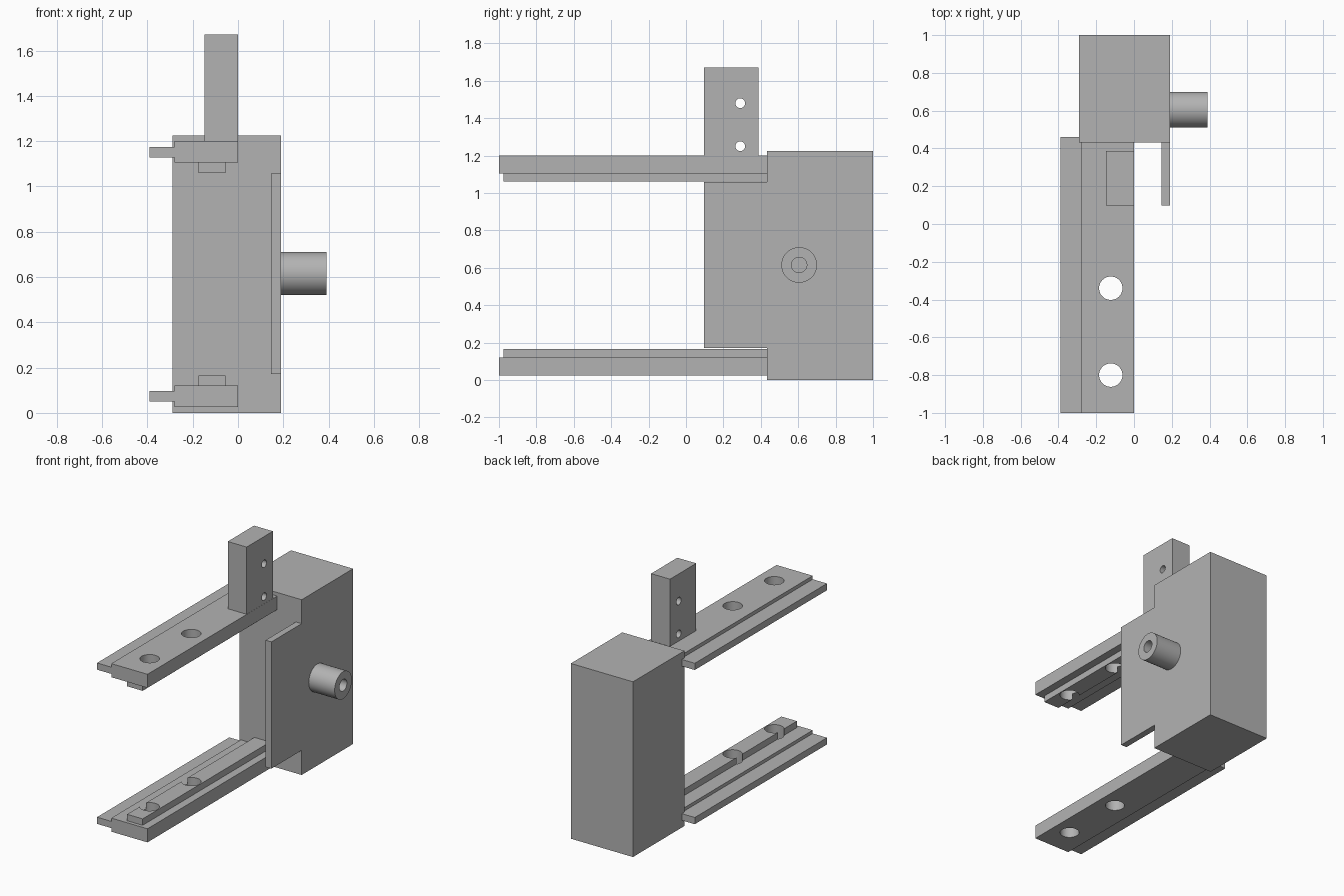
import bpy
import bmesh
from math import pi
from mathutils import Matrix, Vector

if "Cube" in bpy.data.objects:
    bpy.data.objects.remove(bpy.data.objects["Cube"])

MID_Z = 0.6125  # the two rails mirror about this height

grey = bpy.data.materials.new("plain grey")
grey.use_nodes = True
grey.diffuse_color = (0.45, 0.45, 0.45, 1)
grey.node_tree.nodes["Principled BSDF"].inputs["Base Color"].default_value = (0.45, 0.45, 0.45, 1)


def make_object(name, bm):
    bmesh.ops.recalc_face_normals(bm, faces=bm.faces)
    mesh = bpy.data.meshes.new(name)
    bm.to_mesh(mesh)
    bm.free()
    mesh.materials.append(grey)
    obj = bpy.data.objects.new(name, mesh)
    bpy.context.collection.objects.link(obj)
    return obj


def box(name, low, high):
    low, high = Vector(low), Vector(high)
    bm = bmesh.new()
    bmesh.ops.create_cube(bm, size=1, matrix=Matrix.Translation((low + high) / 2)
                          @ Matrix.Diagonal((*(high - low), 1)))
    return make_object(name, bm)


def cylinder(name, centre, radius, depth, axis="Z"):
    turn = Matrix.Rotation(pi / 2, 4, "Y") if axis == "X" else Matrix()
    bm = bmesh.new()
    bmesh.ops.create_cone(bm, cap_ends=True, segments=48, radius1=radius, radius2=radius,
                          depth=depth, matrix=Matrix.Translation(centre) @ turn)
    return make_object(name, bm)


def combine(obj, other, operation="DIFFERENCE"):
    """Apply a boolean and discard the second object."""
    mod = obj.modifiers.new(operation.title(), "BOOLEAN")
    mod.operation, mod.solver, mod.object = operation, "EXACT", other
    activate(obj)
    bpy.ops.object.modifier_apply(modifier=mod.name)
    bpy.data.objects.remove(other)


def activate(obj):
    bpy.ops.object.select_all(action="DESELECT")
    obj.select_set(True)
    bpy.context.view_layer.objects.active = obj


def smooth(obj):
    activate(obj)
    bpy.ops.object.shade_smooth_by_angle(angle=pi / 6)


def rail(name, flip):
    """Stepped rail with a narrow rib on its inner face and two through holes."""
    def height(z):
        return 2 * MID_Z - z if flip else z

    # Main bar and side flange as one extruded profile
    profile = [(0, 0.025), (0, 0.12), (-0.28, 0.12), (-0.28, 0.097),
               (-0.39, 0.097), (-0.39, 0.05), (-0.28, 0.05), (-0.28, 0.025)]
    bm = bmesh.new()
    end = bm.faces.new([bm.verts.new((x, -1, height(z))) for x, z in profile])
    extruded = bmesh.ops.extrude_face_region(bm, geom=[end], use_keep_orig=True)
    bmesh.ops.translate(bm, vec=(0, 1.46, 0),
                        verts=[v for v in extruded["geom"] if isinstance(v, bmesh.types.BMVert)])
    bar = make_object(name, bm)

    z_low, z_high = sorted((height(0.1), height(0.165)))
    rib = box("rib", (-0.175, -0.975, z_low), (-0.055, 0.45, z_high))
    combine(bar, rib, "UNION")
    for y in (-0.8, -0.34):
        combine(bar, cylinder("cutter", (-0.123, y, height(0.1)), 0.062, 0.4))
    smooth(bar)


# Housing block with its thin forward side plate
housing = box("housing", (-0.29, 0.432, 0), (0.19, 1, 1.225))
combine(housing, box("side_plate", (0.145, 0.097, 0.172), (0.19, 0.5, 1.058)), "UNION")

# Hollow shaft on the left side
shaft = cylinder("shaft", (0.285, 0.605, 0.615), 0.095, 0.21, "X")
combine(shaft, cylinder("cutter", (0.3, 0.605, 0.615), 0.041, 0.22, "X"))
smooth(shaft)

# Upper and lower rails
rail("lower_rail", False)
rail("upper_rail", True)

# Upright post on the upper rail with two cross holes
post = box("post", (-0.147, 0.097, 1.19), (-0.001, 0.387, 1.67))
for z in (1.25, 1.48):
    combine(post, cylinder("cutter", (-0.07, 0.29, z), 0.026, 0.4, "X"))
smooth(post)
